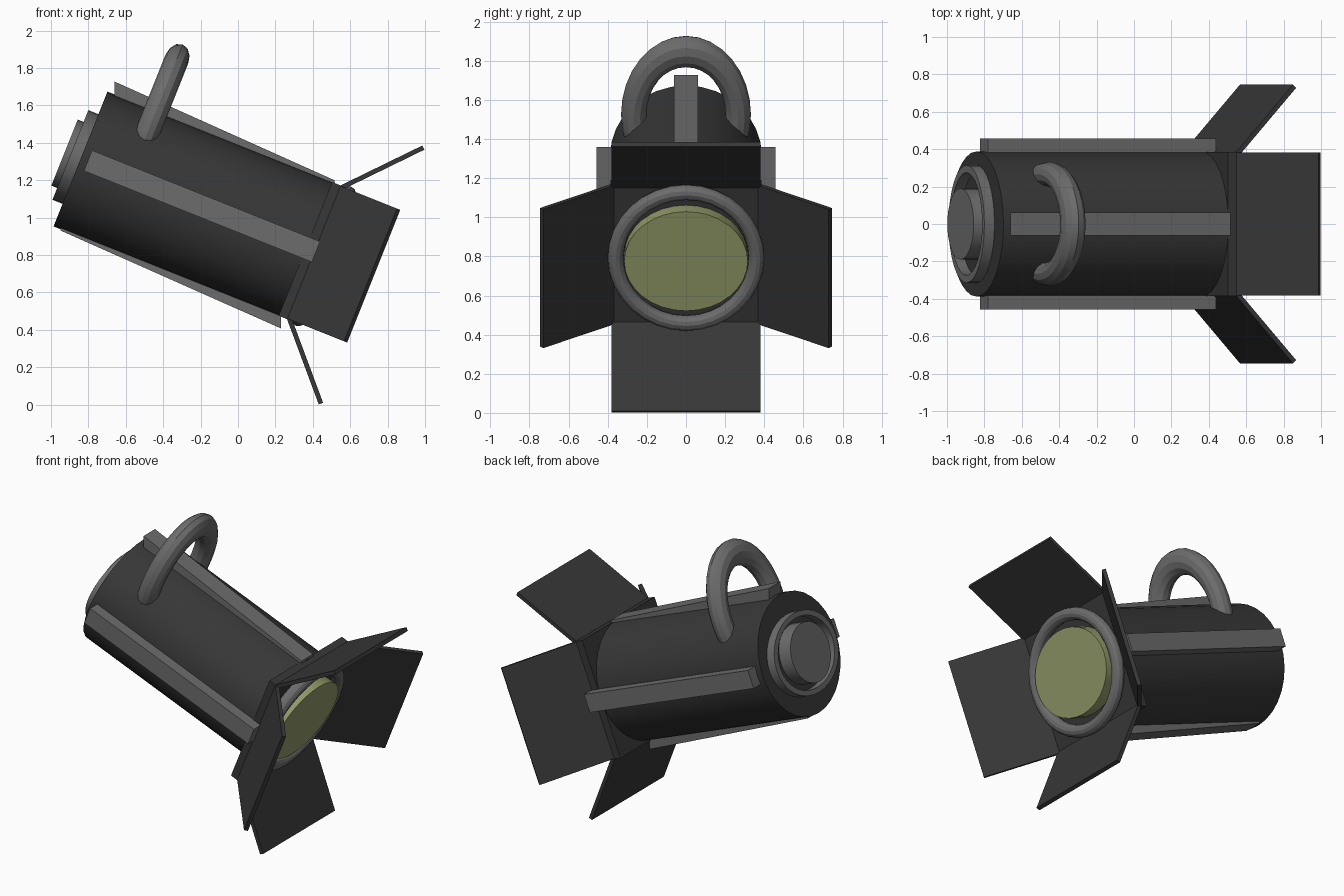
import bpy, bmesh, math
from mathutils import Matrix, Vector

if "Cube" in bpy.data.objects:
    bpy.data.objects.remove(bpy.data.objects["Cube"])

T = Matrix.Translation
def R(deg, axis): return Matrix.Rotation(math.radians(deg), 4, axis)
def S(x, y, z): return Matrix.Diagonal((x, y, z, 1))

# Lamp frame: origin at barrel rear centre, local X along the beam, Z up
LAMP = T((-0.842, 0, 1.313)) @ R(21.8, 'Y')

def mat(name, col):
    m = bpy.data.materials.new(name)
    m.diffuse_color = (*col, 1)
    m.use_nodes = True
    m.node_tree.nodes["Principled BSDF"].inputs["Base Color"].default_value = m.diffuse_color
    return m

BLACK = mat("black_metal", (0.038, 0.038, 0.038))
GREY = mat("grey_metal", (0.15, 0.15, 0.15))
GLASS = mat("yellow_glass", (0.29, 0.32, 0.14))

def finish(name, bm, material, matrix=LAMP, smooth=False):
    bm.transform(matrix)
    bmesh.ops.recalc_face_normals(bm, faces=bm.faces)
    me = bpy.data.meshes.new(name)
    bm.to_mesh(me)
    bm.free()
    me.materials.append(material)
    ob = bpy.data.objects.new(name, me)
    bpy.context.collection.objects.link(ob)
    if smooth:
        bpy.ops.object.select_all(action='DESELECT')
        ob.select_set(True)
        bpy.context.view_layer.objects.active = ob
        bpy.ops.object.shade_smooth_by_angle(angle=math.radians(15))
    return ob

def box(name, lo, hi, material, matrix=LAMP):
    bm = bmesh.new()
    bmesh.ops.create_cube(bm, size=1)
    lo, hi = Vector(lo), Vector(hi)
    return finish(name, bm, material, matrix @ T((lo + hi) / 2) @ S(*(hi - lo)))

def lathe(name, profile, material, matrix=LAMP, n=32, closed=True, smooth=True):
    """Spin (t, radius) points round the local X axis."""
    bm = bmesh.new()
    rings = []
    for i in range(n):
        a = 2 * math.pi * i / n
        rings.append([bm.verts.new((t, r * math.cos(a), r * math.sin(a))) for t, r in profile])
    k = len(profile)
    for i in range(n):
        p, q = rings[i], rings[(i + 1) % n]
        for j in range(k if closed else k - 1):
            m = (j + 1) % k
            bm.faces.new((p[j], p[m], q[m], q[j]))
    if not closed:
        for j in (0, k - 1):
            bm.faces.new([r[j] for r in rings])
    return finish(name, bm, material, matrix, smooth)

def circle(t, R0, r, n=12):
    return [(t + r * math.cos(2 * math.pi * i / n), R0 + r * math.sin(2 * math.pi * i / n)) for i in range(n)]

# Barrel and square front frame
lathe("barrel", [(0, 0.388), (1.31, 0.388)], BLACK, closed=False)
box("front_frame", (1.295, -0.385, -0.385), (1.36, 0.385, 0.385), BLACK)

# Front ring and slightly flattened lens
lathe("lens_ring", circle(1.4, 0.36, 0.04), GREY)
lathe("lens", [(1.35, 0.316), (1.449, 0.316)], GLASS, LAMP @ S(1, 1, 0.865), closed=False)

# Rear ring and knob
lathe("rear_ring", [(0.01, 0.315), (-0.058, 0.315), (-0.058, 0.275), (0.01, 0.275)],
      GREY, LAMP @ S(1, 1, 0.82))
lathe("rear_knob", [(0.01, 0.19), (-0.092, 0.19)], GREY, closed=False)

# Carrying handle: a tall ring sunk into the barrel
lathe("handle", circle(0, 0.267, 0.065), GREY,
      LAMP @ T((0.28, 0, 0.34)) @ S(1, 1, 1.3))

# Four barn door flaps hinged on the frame
for k, side in enumerate(("top", "left", "bottom", "right")):
    hinge = LAMP @ T((1.36, 0, 0)) @ R(90 * k, 'X') @ T((0, 0, 0.385)) @ R(-47.8, 'Y')
    box(side + "_flap", (-0.01, -0.382, -0.0125), (0.475, 0.382, 0.0125), BLACK, hinge)

# Side rails
for side, s in (("front", -1), ("back", 1)):
    y = sorted((s * 0.33, s * 0.457))
    box(side + "_rail", (0.04, y[0], -0.052), (1.353, y[1], 0.066), GREY)

# Top and bottom rails: slightly steeper, with upright ends
for name, x0, z0, x1, z1, h in (("top_rail", -0.66, 1.727, 0.515, 1.2, -0.08),
                                ("bottom_rail", -0.948, 0.93, 0.23, 0.407, 0.08)):
    bm = bmesh.new()
    f = bm.faces.new([bm.verts.new((x, -0.061, z)) for x, z in
                      ((x0, z0), (x1, z1), (x1, z1 + h), (x0, z0 + h))])
    new = bmesh.ops.extrude_face_region(bm, geom=[f])["geom"]
    bmesh.ops.translate(bm, vec=(0, 0.122, 0), verts=[v for v in new if isinstance(v, bmesh.types.BMVert)])
    finish(name, bm, GREY, Matrix.Identity(4))
